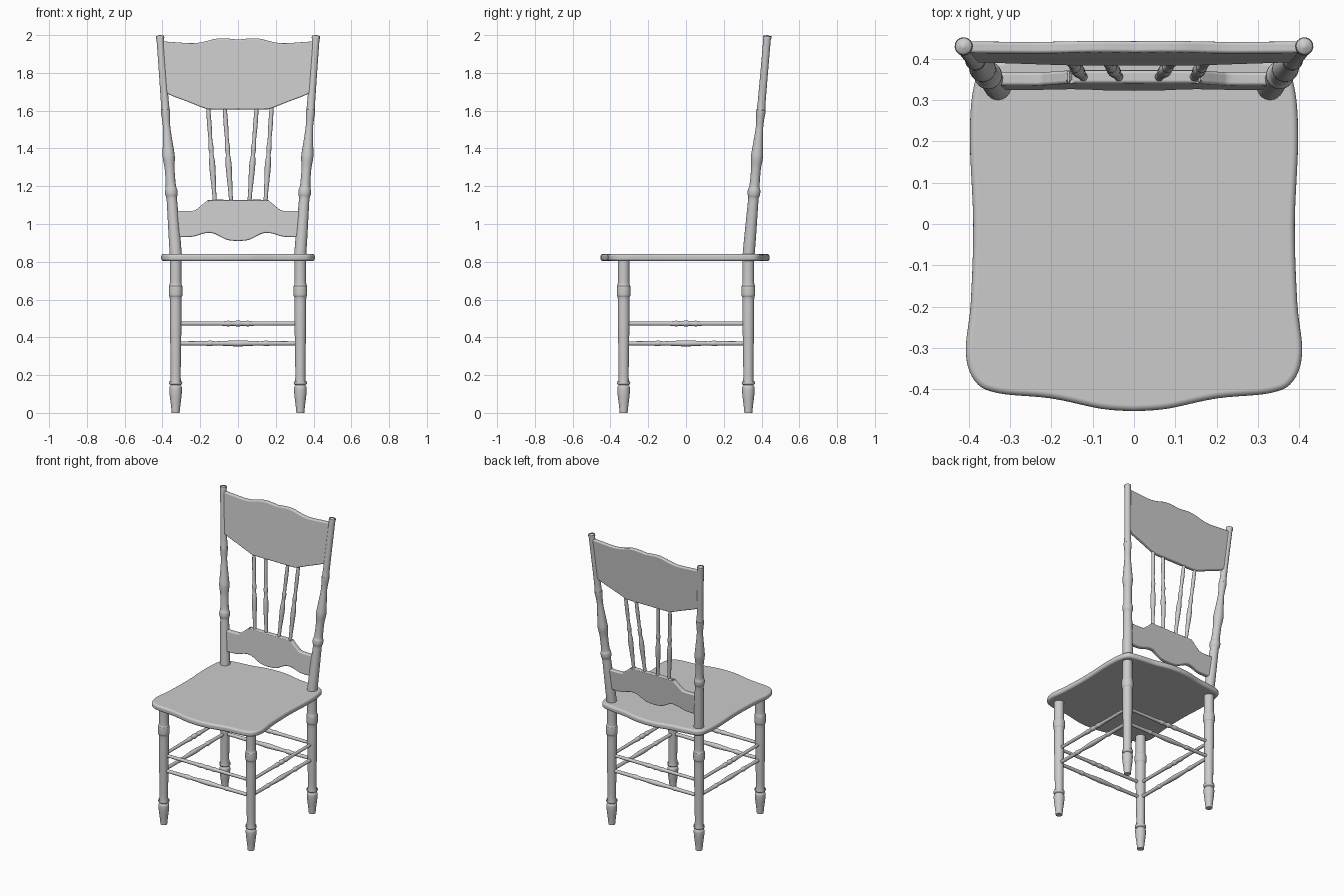
import bpy
import bmesh
from mathutils import Vector

cube = bpy.data.objects.get("Cube")
if cube:
    bpy.data.objects.remove(cube, do_unlink=True)

grey = bpy.data.materials.new("plain grey")
grey.use_nodes = True
grey.diffuse_color = (0.6, 0.6, 0.6, 1)
grey.node_tree.nodes["Principled BSDF"].inputs["Base Color"].default_value = (0.6, 0.6, 0.6, 1)


def finish(bm, name, bevel=0):
    bmesh.ops.recalc_face_normals(bm, faces=bm.faces)
    mesh = bpy.data.meshes.new(name)
    bm.to_mesh(mesh)
    bm.free()
    mesh.materials.append(grey)
    ob = bpy.data.objects.new(name, mesh)
    bpy.context.collection.objects.link(ob)
    bpy.ops.object.select_all(action="DESELECT")
    ob.select_set(True)
    bpy.context.view_layer.objects.active = ob
    bpy.ops.object.shade_smooth_by_angle(angle=0.7)
    if bevel:
        mod = ob.modifiers.new("rounded edge", "BEVEL")
        mod.width = bevel
        mod.segments = 4
        mod.limit_method = "ANGLE"
        mod.angle_limit = 0.9
        mod.use_clamp_overlap = False
        mod.harden_normals = True
    return ob


def spline(points, steps=5):
    """Smooth open curve through 2D points."""
    pts = [Vector(p) for p in points]
    pts = [pts[0]] + pts + [pts[-1]]
    out = []
    for a, b, c, d in zip(pts, pts[1:], pts[2:], pts[3:]):
        for i in range(steps):
            t = i / steps
            out.append(0.5 * (2 * b + (c - a) * t + (2 * a - 5 * b + 4 * c - d) * t * t
                              + (3 * b - a - 3 * c + d) * t ** 3))
    return out + [pts[-1]]


def turned(name, start, end, profile, sides=20, steps=4):
    """Lathe-turned bar; profile is (fraction along, radius)."""
    start, end = Vector(start), Vector(end)
    turn = (end - start).to_track_quat("Z", "Y")
    bm = bmesh.new()
    rings = []
    for t, r in spline(profile, steps):
        ring = bmesh.ops.create_circle(bm, segments=sides, radius=max(r, 0.001))["verts"]
        for v in ring:
            v.co = turn @ v.co + start.lerp(end, t)
        rings.append(ring)
    for a, b in zip(rings, rings[1:]):
        for i in range(sides):
            j = (i + 1) % sides
            bm.faces.new((a[i], a[j], b[j], b[i]))
    bm.faces.new(rings[0])
    bm.faces.new(rings[-1])
    return finish(bm, name)


def slab(name, outline, lower, upper, bevel):
    """Solid between two placements of one outline."""
    bm = bmesh.new()
    a = [bm.verts.new(lower(p)) for p in outline]
    b = [bm.verts.new(upper(p)) for p in outline]
    bm.faces.new(a)
    bm.faces.new(b)
    for i in range(len(a)):
        j = (i + 1) % len(a)
        bm.faces.new((a[i], a[j], b[j], b[i]))
    return finish(bm, name, bevel)


def mirrored(half):
    """Full line from the right half, running from +x to -x."""
    return half + [Vector((-p.x, p.y)) for p in reversed(half) if p.x > 0.0001]


def back_y(z):
    return 0.33 + (z - 0.82) * 0.0855


# Seat with bowed front and back
seat_half = spline([(0, -0.453), (0.08, -0.447), (0.2, -0.422), (0.33, -0.409), (0.385, -0.38),
                    (0.407, -0.31), (0.395, -0.19), (0.389, 0), (0.397, 0.2), (0.39, 0.32),
                    (0.365, 0.38), (0.3, 0.4), (0.18, 0.415), (0.08, 0.437), (0, 0.443)])
seat_line = mirrored(seat_half)[:-1]
seat_line = seat_half + [Vector((-p.x, p.y)) for p in reversed(seat_half[1:-1])]
slab("seat", seat_line, lambda p: (p.x, p.y, 0.803), lambda p: (p.x, p.y, 0.842), 0.015)

# Legs and back posts
leg_shape = [(0, 0.021), (0.05, 0.025), (0.12, 0.032), (0.165, 0.033), (0.18, 0.026), (0.188, 0.034),
             (0.205, 0.034), (0.215, 0.027), (0.4, 0.028), (0.6, 0.031), (0.74, 0.031), (0.765, 0.036),
             (0.82, 0.036), (0.845, 0.031), (1, 0.031)]
post_shape = [(0, 0.032), (0.1, 0.031), (0.24, 0.028), (0.27, 0.028), (0.285, 0.033), (0.305, 0.033),
              (0.325, 0.027), (0.4, 0.026), (0.45, 0.032), (0.49, 0.029), (0.58, 0.02), (0.62, 0.021),
              (0.66, 0.025), (0.7, 0.021), (0.975, 0.02), (0.985, 0.022), (0.993, 0.018), (1, 0.004)]
for side, x in (("left", 1), ("right", -1)):
    for end, y in (("front", -1), ("back", 1)):
        turned(f"{end}_{side}_leg", (x * 0.33, y * 0.33, 0), (x * 0.33, y * 0.33, 0.815), leg_shape)
    turned(f"{side}_back_post", (x * 0.328, 0.33, 0.82), (x * 0.413, back_y(2), 2), post_shape)

# Two stretchers on each side
upper_shape = [(0, 0.010), (0.3, 0.011), (0.38, 0.012), (0.42, 0.015), (0.46, 0.012), (0.5, 0.016)]
lower_shape = [(0, 0.011), (0.22, 0.012), (0.27, 0.015), (0.31, 0.011), (0.42, 0.014), (0.5, 0.016)]
for level, z, half in (("upper", 0.473, upper_shape), ("lower", 0.368, lower_shape)):
    full = half + [(1 - t, r) for t, r in reversed(half[:-1])]
    for s, side in ((-1, "front"), (1, "back")):
        turned(f"{level}_{side}_stretcher", (-0.32, s * 0.33, z), (0.32, s * 0.33, z), full, 14)
    for s, side in ((-1, "right"), (1, "left")):
        turned(f"{level}_{side}_stretcher", (s * 0.33, -0.32, z), (s * 0.33, 0.32, z), full, 14)


# Shaped boards between the posts
def board(name, top, bottom, thick):
    top = mirrored(spline(top))
    bottom = mirrored(spline(bottom))
    outline = top + bottom[::-1]
    slab(name, outline, lambda p: (p.x, back_y(p.y) - thick / 2, p.y),
         lambda p: (p.x, back_y(p.y) + thick / 2, p.y), 0.008)


board("crest_rail",
      [(0.402, 1.967), (0.33, 1.962), (0.24, 1.957), (0.18, 1.965), (0.12, 1.98), (0.07, 1.983), (0, 1.976)],
      [(0.385, 1.695), (0.34, 1.675), (0.26, 1.645), (0.175, 1.612), (0.14, 1.607), (0, 1.607)], 0.028)
board("lower_rail",
      [(0.335, 1.07), (0.24, 1.07), (0.21, 1.085), (0.165, 1.122), (0.145, 1.128), (0, 1.128)],
      [(0.325, 0.93), (0.24, 0.933), (0.18, 0.95), (0.13, 0.95), (0.06, 0.917), (0, 0.91)], 0.032)

# Fanned spindles
spindle_shape = [(0, 0.011), (0.12, 0.011), (0.25, 0.014), (0.4, 0.016), (0.5, 0.011),
                 (0.56, 0.014), (0.64, 0.010), (0.8, 0.012), (1, 0.010)]
for i, (low, high) in enumerate(((-0.122, -0.159), (-0.036, -0.071), (0.06, 0.1), (0.145, 0.179))):
    turned(f"spindle_{i + 1}", (low, back_y(1.11), 1.11), (high, back_y(1.63), 1.63), spindle_shape, 14)
